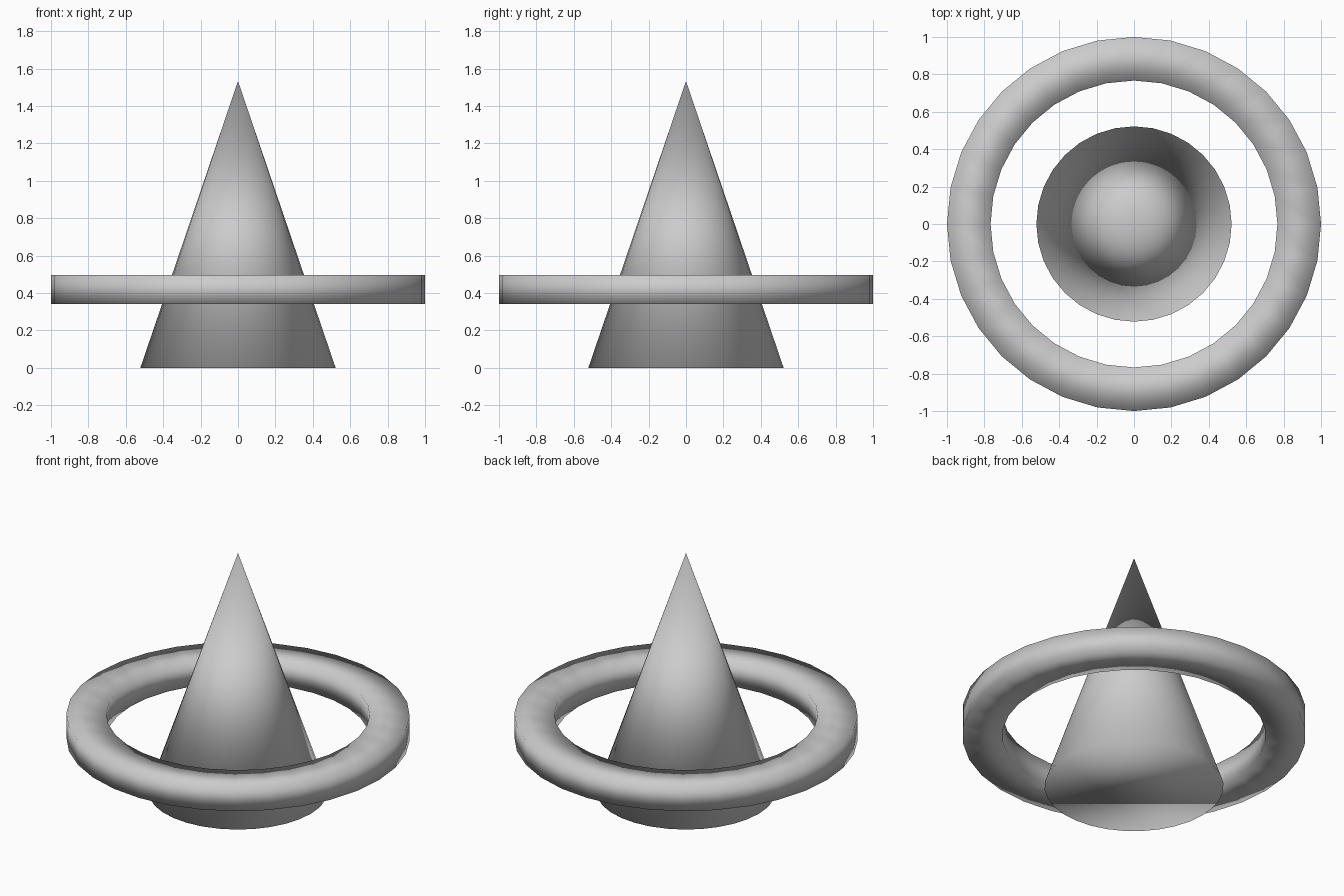
import bpy
import bmesh
from math import cos, sin, tau

if "Cube" in bpy.data.objects:
    bpy.data.objects.remove(bpy.data.objects["Cube"])

SIDES = 32


def add_object(name, bm):
    bmesh.ops.recalc_face_normals(bm, faces=bm.faces[:])
    for face in bm.faces:
        face.smooth = True
    mesh = bpy.data.meshes.new(name)
    bm.to_mesh(mesh)
    bm.free()
    obj = bpy.data.objects.new(name, mesh)
    bpy.context.collection.objects.link(obj)
    return obj


# Central cone with a closed base
HEIGHT = 1.533
bm = bmesh.new()
bmesh.ops.create_cone(bm, cap_ends=True, segments=SIDES,
                      radius1=0.522, radius2=0, depth=HEIGHT)
bmesh.ops.remove_doubles(bm, verts=bm.verts[:], dist=1e-5)
bmesh.ops.translate(bm, verts=bm.verts[:], vec=(0, 0, HEIGHT / 2))
add_object("cone", bm)

# Floating ring: rectangular section swept around the cone
section = [(0.767, 0.341), (1.0, 0.341), (1.0, 0.496), (0.767, 0.496)]
bm = bmesh.new()
loops = [[bm.verts.new((r * cos(tau * i / SIDES), r * sin(tau * i / SIDES), z))
          for r, z in section] for i in range(SIDES)]
for i in range(SIDES):
    a, b = loops[i], loops[(i + 1) % SIDES]
    for j in range(4):
        k = (j + 1) % 4
        bm.faces.new((a[j], b[j], b[k], a[k]))
add_object("ring", bm)
